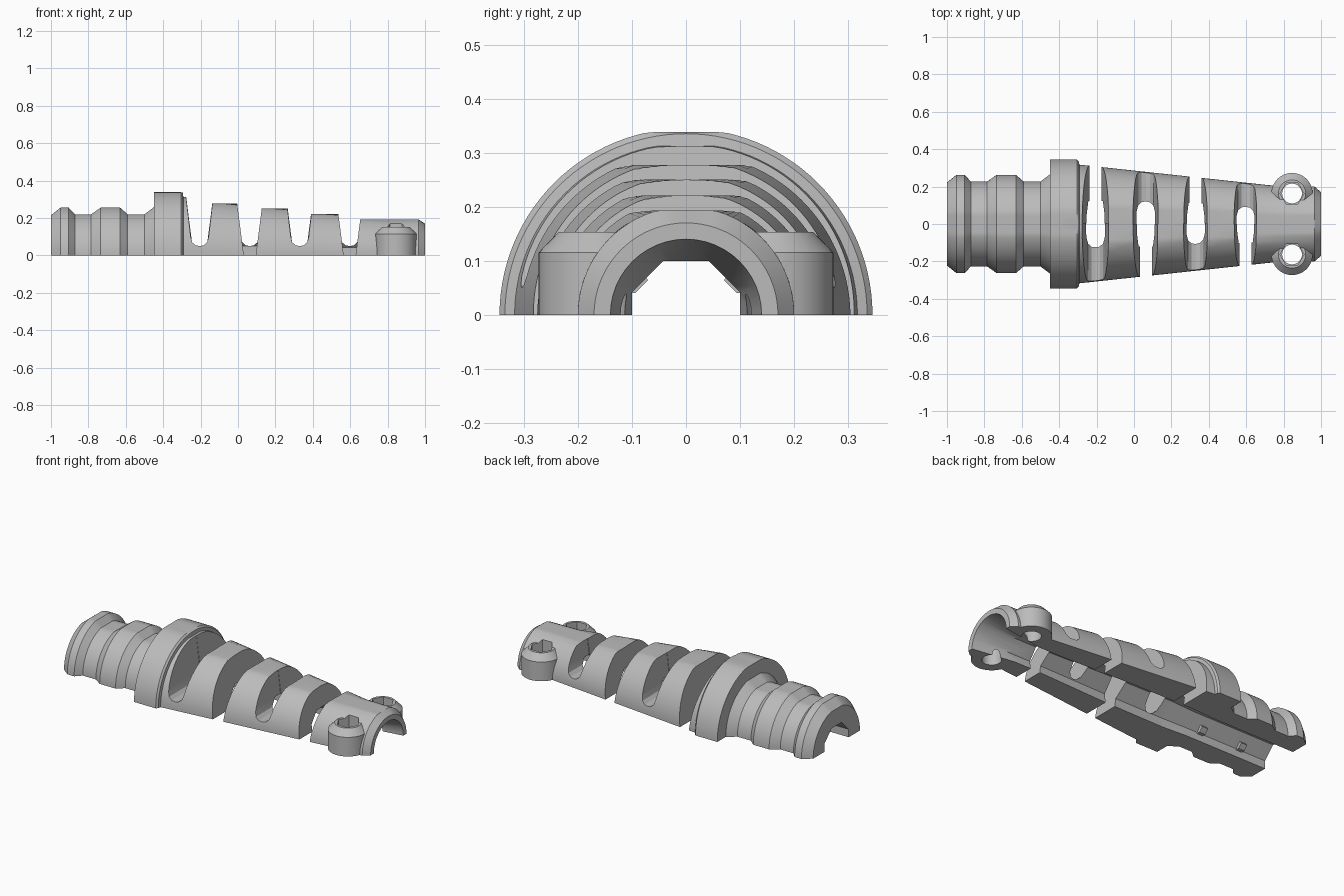
import bpy, bmesh, math
from math import sin, cos, pi

cube = bpy.data.objects.get("Cube")
if cube:
    bpy.data.objects.remove(cube, do_unlink=True)

grey = bpy.data.materials.new("plain grey")
grey.use_nodes = True
grey.diffuse_color = (0.5, 0.5, 0.5, 1)
grey.node_tree.nodes["Principled BSDF"].inputs["Base Color"].default_value = (0.5, 0.5, 0.5, 1)


def loft(name, sections):
    """Skin a list of equal-length closed loops and cap both ends."""
    bm = bmesh.new()
    loops = [[bm.verts.new(p) for p in s] for s in sections]
    n = len(loops[0])
    for a, b in zip(loops, loops[1:]):
        for i in range(n):
            j = (i + 1) % n
            bm.faces.new((a[i], a[j], b[j], b[i]))
    bm.faces.new(loops[0])
    bm.faces.new(loops[-1])
    bmesh.ops.recalc_face_normals(bm, faces=bm.faces)
    mesh = bpy.data.meshes.new(name)
    bm.to_mesh(mesh)
    bm.free()
    mesh.materials.append(grey)
    ob = bpy.data.objects.new(name, mesh)
    bpy.context.collection.objects.link(ob)
    return ob


def half_round(x, r, flat):
    """Half disc across the axis, levelled off at the flat height."""
    n = 56
    return [(x, r * cos(pi * i / n), min(r * sin(pi * i / n), flat)) for i in range(n + 1)]


def round_x(x, r, n, turn=0.0):
    return [(x, r * cos(2 * pi * i / n + turn), r * sin(2 * pi * i / n + turn)) for i in range(n)]


def post(name, x, y, levels, n):
    """Upright turned part from (z, radius) levels."""
    return loft(name, [[(x + r * cos(2 * pi * i / n), y + r * sin(2 * pi * i / n), z)
                        for i in range(n)] for z, r in levels])


def combine(body, other, operation):
    mod = body.modifiers.new(operation.lower(), 'BOOLEAN')
    mod.operation = operation
    mod.solver = 'EXACT'
    mod.object = other
    bpy.context.view_layer.objects.active = body
    bpy.ops.object.modifier_apply(modifier=mod.name)
    bpy.data.objects.remove(other, do_unlink=True)


# Grip rings and collar
SLOTS = [-0.205, 0.063, 0.33, 0.597]
stations = [(-1, .222), (-.95, .262), (-.905, .262), (-.872, .227), (-.785, .227),
            (-.735, .262), (-.63, .262), (-.59, .227), (-.5, .227), (-.45, .265)]
rings = [half_round(x, r, r - .007) for x, r in stations]
rings += [half_round(x, r, .338) for x, r in [(-.449, .345), (-.305, .345), (-.295, .335)]]


# Tapered sleeve, each rib levelled at its own height
def taper(x):
    return max(.2, .318 - .108 * (x + .3))


edges = [-.293] + SLOTS + [.965]
flats = [.312, .277, .25, .221, .193]
for a, b, flat in zip(edges, edges[1:], flats):
    rings += [half_round(x, taper(x), flat) for x in (a + .001, (a + b) / 2, b)]
rings.append(half_round(1, .17, .17))
body = loft("strain_relief_sleeve", rings)

# Screw bosses
for side in (-1, 1):
    combine(body, post("boss", .845, side * .163, [(0, .11), (.115, .11), (.153, .073)], 40), 'UNION')

# Cable bore: octagonal channel and flared mouth
t = pi / 8
bore = loft("bore_cutter", [round_x(x, r / cos(t), 8, t) for x, r in
                            [(-1.1, .115), (-.45, .115), (-.3, .125), (.1, .12), (.6, .1), (1.1, .1)]])
combine(body, bore, 'DIFFERENCE')
combine(body, loft("mouth_cutter", [round_x(x, r, 48) for x, r in [(.74, .1), (1.02, .143)]]), 'DIFFERENCE')

# Flexing slots, open to the bottom on alternating sides
for i, c in enumerate(SLOTS):
    open_side = 1 if i % 2 == 0 else -1
    closed = [(.078, .36), (.048, .1), (.04, .07), (.022, .054), (0, .05)]
    opened = [(.078, .36), (.032, 0), (.028, -.05)]
    for half, side in ((closed, -open_side), (opened, open_side)):
        outline = [(c + w, z) for w, z in half] + [(c - w, z) for w, z in reversed(half) if w > 0]
        cutter = loft("slot_cutter", [[(x, y, z) for x, z in outline]
                                      for y in (-.002 * side, .5 * side)])
        combine(body, cutter, 'DIFFERENCE')

# Screw holes with hexagonal nut recesses
for side in (-1, 1):
    y = side * .163
    combine(body, post("hole_cutter", .845, y, [(-.1, .053), (.3, .053)], 32), 'DIFFERENCE')
    combine(body, post("nut_cutter", .845, y, [(.09, .064), (.3, .064)], 6), 'DIFFERENCE')

# Small grip teeth inside the bore
for x in (-.82, -.55):
    for side in (-1, 1):
        tooth = loft("cable_tooth", [[(x + dx, side * yy, zz) for yy, zz in
                                      ((.118, .04), (.094, .04), (.07, .064), (.085, .08))]
                                     for dx in (-.02, .02)])

for ob in bpy.context.scene.objects:
    if ob.type == 'MESH':
        bpy.ops.object.select_all(action='DESELECT')
        ob.select_set(True)
        bpy.context.view_layer.objects.active = ob
        bpy.ops.object.shade_smooth_by_angle(angle=math.radians(20))
